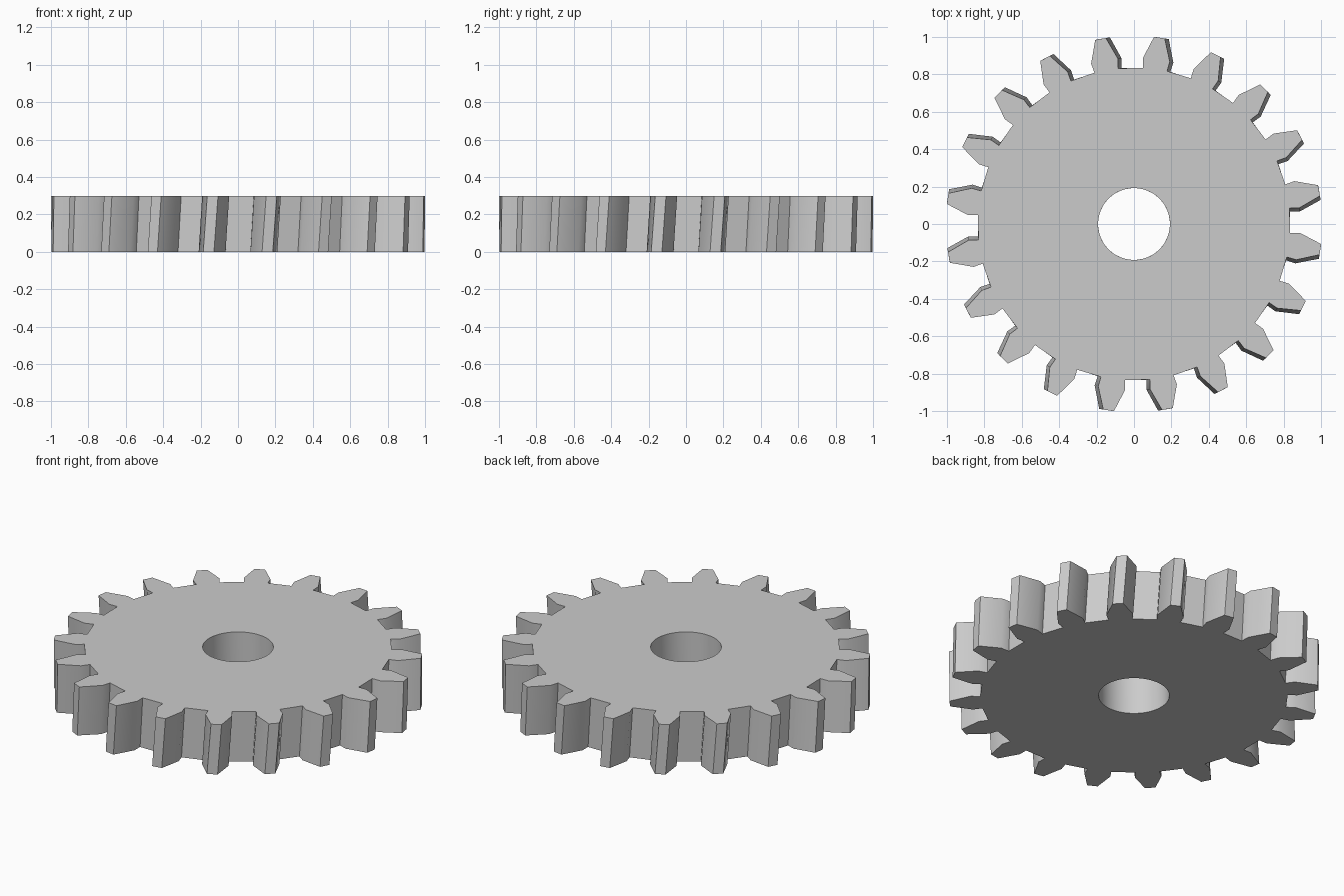
import bpy, bmesh
from math import radians, sin, cos, pi

cube = bpy.data.objects.get("Cube")
if cube:
    bpy.data.objects.remove(cube, do_unlink=True)

TEETH = 20
HEIGHT = 0.3
TWIST = radians(1.25)      # helical lead from bottom to top
BORE = 0.192
BORE_STEPS = 4             # bore segments per tooth
PITCH = 2 * pi / TEETH
# half tooth outline: radius, half angle in degrees (root, flank, tip)
HALF = [(0.836, 4.45), (0.888, 4.7), (1.0057, 1.65)]
OUTLINE = [(r, -a) for r, a in HALF] + [(r, a) for r, a in reversed(HALF)]

steel = bpy.data.materials.new("light grey")
steel.use_nodes = True
grey = (0.6, 0.6, 0.6, 1)
steel.diffuse_color = grey
steel.node_tree.nodes["Principled BSDF"].inputs["Base Color"].default_value = grey

bm = bmesh.new()


def polar(r, a, z):
    return bm.verts.new((r * cos(a), r * sin(a), z))


def make_level(z, turn):
    """Vertices of the teeth and the bore at one height."""
    teeth, bore = [], []
    for i in range(TEETH):
        mid = (i + 0.5) * PITCH + turn
        teeth.append([polar(r, mid + radians(a), z) for r, a in OUTLINE])
        bore += [polar(BORE, mid + (k / BORE_STEPS - 0.25) * PITCH, z)
                 for k in range(BORE_STEPS)]
    return teeth, bore


def make_cap(teeth, bore):
    """Tooth faces, and web faces reaching in to the bore."""
    half = BORE_STEPS // 2
    for i, tooth in enumerate(teeth):
        following = teeth[(i + 1) % TEETH]
        bm.faces.new(tooth)
        for start, a, b in ((0, tooth[0], tooth[-1]), (half, tooth[-1], following[0])):
            inner = [bore[(i * BORE_STEPS + start + k) % len(bore)] for k in range(half + 1)]
            bm.faces.new([a, b] + inner[::-1])


def make_wall(low, high):
    n = len(low)
    for i in range(n):
        j = (i + 1) % n
        bm.faces.new((low[i], low[j], high[j], high[i]))


# both ends, the toothed rim and the bore
levels = [make_level(0, 0), make_level(HEIGHT, TWIST)]
for teeth, bore in levels:
    make_cap(teeth, bore)
rims = [[v for tooth in teeth for v in tooth] for teeth, bore in levels]
make_wall(*rims)
make_wall(levels[0][1], levels[1][1])
bmesh.ops.recalc_face_normals(bm, faces=bm.faces)

mesh = bpy.data.meshes.new("helical_gear")
bm.to_mesh(mesh)
bm.free()
mesh.materials.append(steel)
gear = bpy.data.objects.new("helical_gear", mesh)
bpy.context.collection.objects.link(gear)

bpy.ops.object.select_all(action="DESELECT")
gear.select_set(True)
bpy.context.view_layer.objects.active = gear
bpy.ops.object.shade_smooth_by_angle(angle=radians(32))
